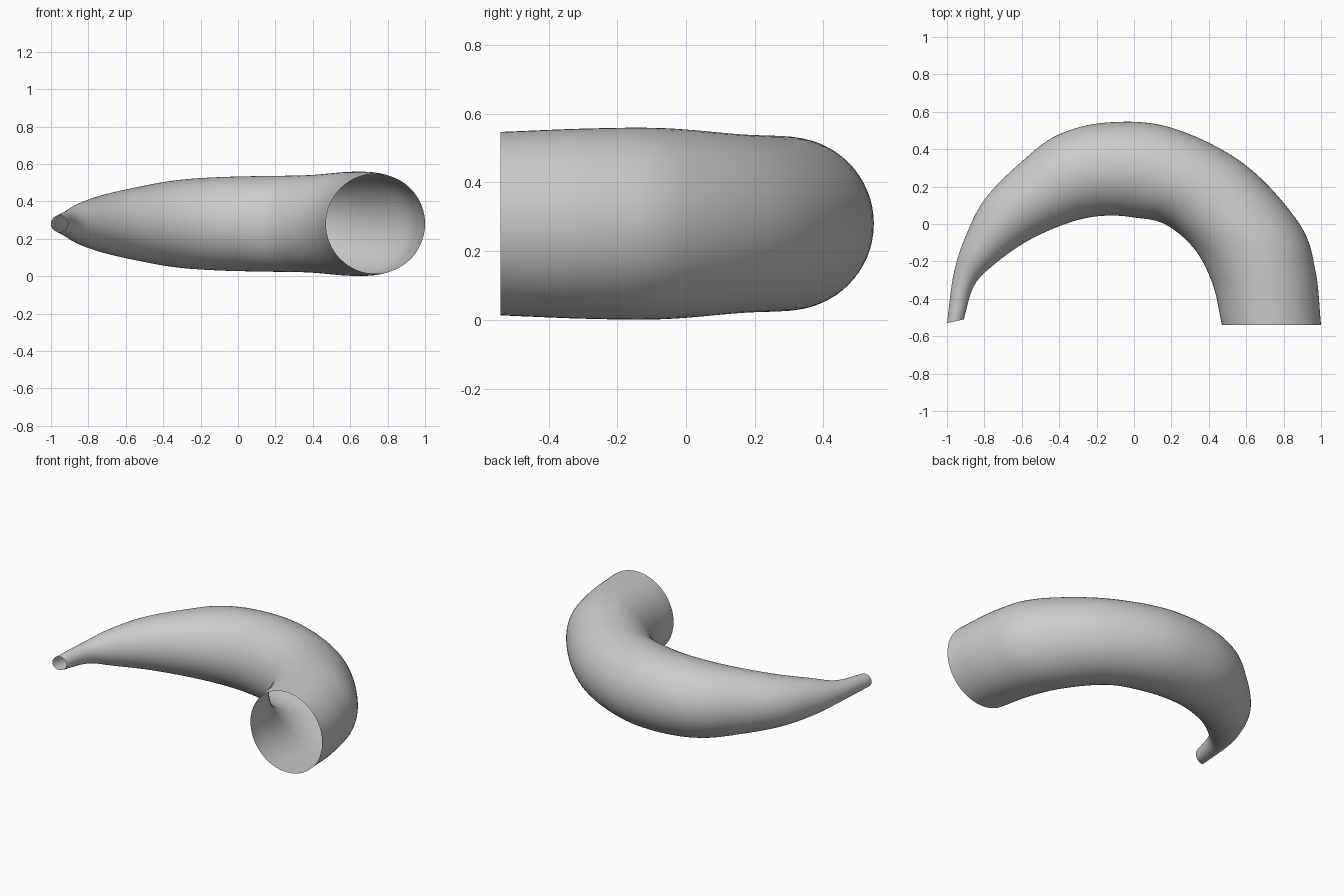
import bpy, bmesh
from math import sin, cos, tau
from mathutils import Vector

if "Cube" in bpy.data.objects:
    bpy.data.objects.remove(bpy.data.objects["Cube"])

SIDES, STEPS, MID_Z = 64, 8, 0.28

# Cross-sections along the horn: outer x, y, inner x, y, half height
sections = [Vector(s) for s in (
    (1.0, -.54, .47, -.54, .267),
    (.97, -.25, .42, -.32, .277),
    (.885, 0.0, .32, -.13, .278),
    (.59, .32, .163, 0.0, .26),
    (.20, .515, 0.0, .035, .255),
    (-.14, .543, -.13, .045, .248),
    (-.41, .475, -.265, .03, .232),
    (-.61, .325, -.42, -.02, .200),
    (-.80, .13, -.585, -.10, .160),
    (-.906, -.08, -.746, -.215, .115),
    (-.965, -.27, -.855, -.33, .068),
    (-1.0, -.53, -.91, -.51, .045),
)]


def blend(a, b, c, d, t):
    """Smooth curve between sections b and c."""
    return 0.5 * (2 * b + (c - a) * t + (2 * a - 5 * b + 4 * c - d) * t * t
                  + (3 * b - a - 3 * c + d) * t ** 3)


def smooth_sections(keys):
    k = [2 * keys[0] - keys[1]] + keys + [2 * keys[-1] - keys[-2]]
    out = [blend(*k[i:i + 4], j / STEPS)
           for i in range(len(keys) - 1) for j in range(STEPS)]
    return out + [keys[-1]]


# Curved tapering shell, open at both ends
bm = bmesh.new()
rings = []
for ox, oy, ix, iy, h in smooth_sections(sections):
    outer, inner = Vector((ox, oy, MID_Z)), Vector((ix, iy, MID_Z))
    centre, half = (outer + inner) / 2, (outer - inner) / 2
    rings.append([bm.verts.new(centre + half * cos(tau * i / SIDES)
                               + Vector((0, 0, h * sin(tau * i / SIDES))))
                  for i in range(SIDES)])
for r, s in zip(rings, rings[1:]):
    for i in range(SIDES):
        j = (i + 1) % SIDES
        bm.faces.new((r[i], s[i], s[j], r[j])).smooth = True
bmesh.ops.recalc_face_normals(bm, faces=bm.faces)

mesh = bpy.data.meshes.new("horn")
bm.to_mesh(mesh)
bm.free()
bpy.context.collection.objects.link(bpy.data.objects.new("horn", mesh))
